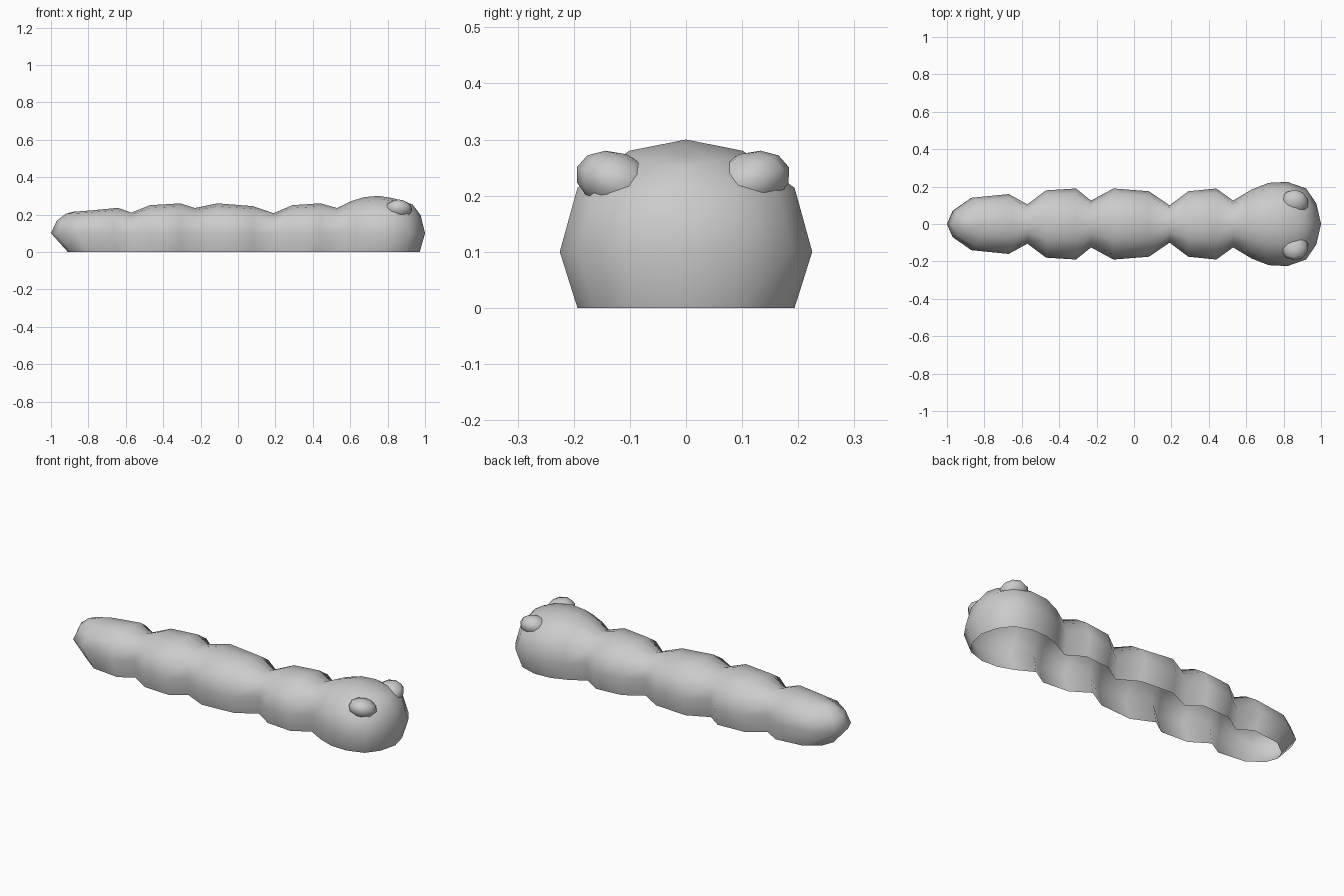
import bpy, bmesh
from mathutils import Matrix

if "Cube" in bpy.data.objects:
    bpy.data.objects.remove(bpy.data.objects["Cube"])

# Body stations: x, half width, top height (tail to head)
stations = [
    (-1.0, 0, .215), (-.97, .07, .217), (-.87, .14, .222), (-.67, .16, .236),
    (-.57, .105, .21), (-.47, .18, .25), (-.31, .19, .26), (-.23, .125, .235),
    (-.11, .19, .26), (.08, .175, .245), (.19, .10, .207), (.29, .175, .25),
    (.44, .19, .26), (.53, .125, .235), (.63, .185, .272), (.72, .22, .293),
    (.82, .225, .30), (.92, .19, .288), (.975, .11, .277), (1.0, 0, .27)]
# Cross-section levels: width factor, height above the mid line, tail and head length factors
levels = [(.86, None, .79, .94), (1, 0, 1, 1), (.86, .57, .93, .95),
          (.45, .9, .82, .86), (0, 1, .72, .76)]


def point(station, level, side):
    x, w, h = station
    fy, fz, tail, head = level
    if x < -.57:
        x = -.57 + (x + .57) * tail
    elif x > .53:
        x = .53 + (x - .53) * head
    z = 0 if fz is None else .1 + (h - .1) * fz
    return (x, side * w * fy, z)


def finish(bm, name):
    me = bpy.data.meshes.new(name)
    bm.to_mesh(me)
    bm.free()
    for p in me.polygons:
        p.use_smooth = True
    ob = bpy.data.objects.new(name, me)
    bpy.context.collection.objects.link(ob)
    return ob


# Segmented body shell, open underneath
bm = bmesh.new()
section = [(l, -1) for l in levels] + [(l, 1) for l in levels[-2::-1]]
rings = [[bm.verts.new(point(s, l, side)) for l, side in section] for s in stations]
for a, b in zip(rings, rings[1:]):
    for i in range(len(section) - 1):
        bm.faces.new((a[i], b[i], b[i + 1], a[i + 1]))
bmesh.ops.remove_doubles(bm, verts=bm.verts, dist=.0005)
bmesh.ops.dissolve_degenerate(bm, dist=.0005, edges=bm.edges)
finish(bm, "caterpillar_body")

# Bulging eyes
for name, y, tilt in (("right_eye", -.124, .35), ("left_eye", .113, -.35)):
    bm = bmesh.new()
    bmesh.ops.create_uvsphere(bm, u_segments=10, v_segments=6, radius=1)
    m = (Matrix.Translation((.858, y, .225)) @ Matrix.Rotation(-tilt, 4, 'X')
         @ Matrix.Diagonal((.075, .075, .052, 1)))
    bmesh.ops.transform(bm, matrix=m, verts=bm.verts)
    finish(bm, name)
